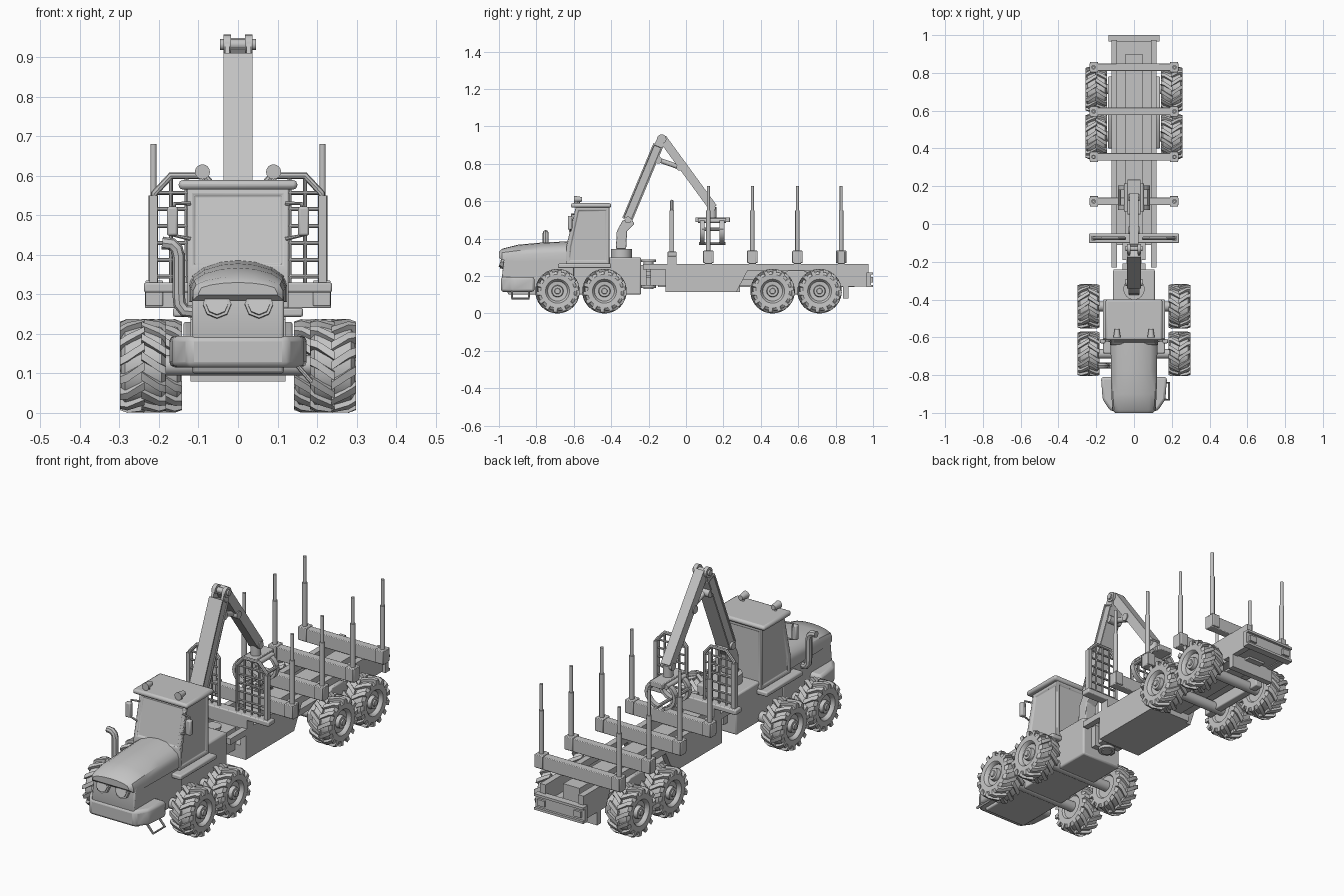
import bpy, bmesh, math
from mathutils import Vector, Matrix

if "Cube" in bpy.data.objects:
    bpy.data.objects.remove(bpy.data.objects["Cube"])

grey = bpy.data.materials.new("plain_grey")
grey.diffuse_color = (0.55, 0.55, 0.55, 1)
grey.use_nodes = True
grey.node_tree.nodes["Principled BSDF"].inputs["Base Color"].default_value = grey.diffuse_color


def add_mesh(name, me, angle=35):
    me.materials.clear()
    me.materials.append(grey)
    me.shade_smooth()
    me.set_sharp_from_angle(angle=math.radians(angle))
    ob = bpy.data.objects.new(name, me)
    bpy.context.collection.objects.link(ob)
    return ob


def finish(name, bm, bevel=0, angle=35):
    bmesh.ops.recalc_face_normals(bm, faces=bm.faces)
    me = bpy.data.meshes.new(name)
    bm.to_mesh(me)
    bm.free()
    ob = add_mesh(name, me, angle)
    if bevel:
        m = ob.modifiers.new("bevel", 'BEVEL')
        m.width, m.segments, m.limit_method = bevel, 2, 'ANGLE'
    return ob


def loft(name, rings, bevel=0, inset=None, angle=35):
    """Skin a list of equal-length closed rings and cap both ends."""
    bm = bmesh.new()
    vs = [[bm.verts.new(p) for p in r] for r in rings]
    n = len(vs[0])
    for a, b in zip(vs, vs[1:]):
        for i in range(n):
            bm.faces.new((a[i], a[(i + 1) % n], b[(i + 1) % n], b[i]))
    bm.faces.new(vs[0])
    bm.faces.new(vs[-1])
    bmesh.ops.recalc_face_normals(bm, faces=bm.faces)
    if inset:
        rule, t, d = inset
        fs = [f for f in bm.faces if rule(f.normal)]
        bmesh.ops.inset_individual(bm, faces=fs, thickness=t)
        bmesh.ops.inset_individual(bm, faces=fs, thickness=0.003, depth=-d)
    return finish(name, bm, bevel, angle)


def prism_x(name, yz, x0, x1, **k):
    return loft(name, [[(x, y, z) for y, z in yz] for x in (x0, x1)], **k)


def prism_z(name, xy, z0, z1, **k):
    return loft(name, [[(x, y, z) for x, y in xy] for z in (z0, z1)], **k)


def box(name, x0, x1, y0, y1, z0, z1, bevel=0):
    return prism_x(name, [(y0, z0), (y1, z0), (y1, z1), (y0, z1)], x0, x1, bevel=bevel)


def rod(name, p, q, r, r2=None, n=16):
    p, q = Vector(p), Vector(q)
    d = q - p
    bm = bmesh.new()
    rot = d.to_track_quat('Z', 'Y').to_matrix().to_4x4()
    bmesh.ops.create_cone(bm, cap_ends=True, segments=n, radius1=r, radius2=r if r2 is None else r2,
                          depth=d.length, matrix=Matrix.Translation((p + q) / 2) @ rot)
    return finish(name, bm)


def tube(name, pts, r, cyclic=False):
    cu = bpy.data.curves.new(name, 'CURVE')
    cu.dimensions, cu.bevel_depth, cu.bevel_resolution = '3D', r, 2
    cu.use_fill_caps = True
    sp = cu.splines.new('POLY')
    sp.points.add(len(pts) - 1)
    for s, p in zip(sp.points, pts):
        s.co = (*p, 1)
    sp.use_cyclic_u = cyclic
    tmp = bpy.data.objects.new(name, cu)
    bpy.context.collection.objects.link(tmp)
    bpy.context.view_layer.update()
    me = bpy.data.meshes.new_from_object(tmp.evaluated_get(bpy.context.evaluated_depsgraph_get()))
    bpy.data.objects.remove(tmp)
    return add_mesh(name, me)


def beam(name, p, q, width, thick, panel=0):
    """Rectangular arm between two (y, z) points."""
    p, q = Vector(p), Vector(q)
    d = (q - p).normalized()
    n = Vector((-d.y, d.x)) * thick / 2
    inset = (lambda f: abs(f.x) > 0.9, 0.01, 0.004) if panel else None
    return prism_x(name, [p - n, q - n, q + n, p + n], -width / 2, width / 2, inset=inset)


# Wheel: revolved tyre and rim with chevron lugs, outer side towards +x
def wheel_mesh():
    bm = bmesh.new()
    prof = [(-.045, 0), (-.045, .055), (-.054, .062), (-.056, .09), (-.046, .105), (.046, .105), (.056, .09),
            (.054, .064), (.047, .057), (.036, .053), (.034, .032), (.052, .029), (.052, .016), (.058, .014), (.058, 0)]
    vs = [bm.verts.new((x, 0, r)) for x, r in prof]
    es = [bm.edges.new(e) for e in zip(vs, vs[1:])]
    bmesh.ops.spin(bm, geom=vs + es, cent=(0, 0, 0), axis=(1, 0, 0), angle=math.tau, steps=32)
    bmesh.ops.remove_doubles(bm, verts=bm.verts, dist=1e-5)
    count = 14
    for side in (-1, 1):
        for i in range(count):
            a = (i + .25 * side) * math.tau / count
            rings = []
            for x, sweep, lo, hi in ((-.004, 0, .1, .119), (.04, .26, .1, .119), (.058, .34, .088, .112)):
                rings.append([bm.verts.new((side * x, r * math.sin(a + sweep + w), r * math.cos(a + sweep + w)))
                              for r, w in ((lo, 0), (hi, .02), (hi, .2), (lo, .22))])
            for s, t in zip(rings, rings[1:]):
                for j in range(4):
                    bm.faces.new((s[j], s[(j + 1) % 4], t[(j + 1) % 4], t[j]))
            bm.faces.new(rings[0])
            bm.faces.new(rings[-1])
    return finish("wheel", bm, angle=30)


first = wheel_mesh()
tyre = first.data
bpy.data.objects.remove(first)
for y, x, part in ((-.687, .24, "front"), (-.436, .24, "front"), (.463, .2, "rear"), (.714, .2, "rear")):
    rod(part + "_axle", (-x, y, .12), (x, y, .12), .026)
    for s in (-1, 1):
        ob = bpy.data.objects.new(part + "_wheel", tyre)
        ob.location = (s * x, y, .119)
        ob.rotation_euler.z = 0 if s > 0 else math.pi
        bpy.context.collection.objects.link(ob)

# Engine bay, hood and bumper
prism_x("engine_bay", [(-.95, .1), (-.985, .19), (-.972, .3), (-.6, .34), (-.6, .1)], -.116, .116, bevel=.006)
hood = []
for y, w, b, s, t in ((-1, .1, .298, .312, .33), (-.985, .114, .285, .318, .345), (-.9, .12, .28, .325, .367),
                      (-.78, .122, .28, .33, .378), (-.62, .124, .28, .335, .386)):
    half = [(w, b), (w, s - .01), (w * .93, s + .25 * (t - s)), (w * .7, s + .65 * (t - s)), (w * .35, s + .92 * (t - s))]
    hood.append([(x, y, z) for x, z in half + [(0, t)] + [(-x, z) for x, z in half[::-1]]])
loft("hood", hood)
prism_z("bumper", [(-.175, -.81), (-.166, -.93), (-.125, -.99), (.125, -.99), (.166, -.93), (.175, -.81)],
        .115, .195, bevel=.014)
for s in (-1, 1):
    rod("headlight", (s * .053, -.96, .272), (s * .053, -.99, .276), .036, n=8)
    rod("headlight_lens", (s * .053, -.98, .272), (s * .053, -.993, .276), .028, n=8)
tube("boarding_step", [(.15, -.93, .12), (.185, -.93, .08), (.185, -.84, .08), (.15, -.84, .12)], .006)
tube("exhaust", [(-.1, -.75, .255), (-.135, -.75, .258), (-.148, -.75, .275), (-.15, -.75, .3), (-.15, -.75, .395),
                 (-.155, -.75, .415), (-.167, -.75, .427), (-.192, -.75, .43)], .016)

# Chassis and cab
box("front_chassis", -.11, .11, -.64, -.24, .1, .3, .008)
prism_x("cab", [(-.64, .265), (-.64, .36), (-.59, .568), (-.41, .568), (-.41, .265)], -.128, .128, bevel=.005,
        inset=(lambda n: abs(n.x) > .9 or n.y > .9 or (n.y < -.9 and n.z > .1), .022, .007))
box("roof", -.15, .15, -.615, -.4, .565, .589, .01)
for s in (-1, 1):
    box("side_step", min(s * .1, s * .165), max(s * .1, s * .165), -.685, -.4, .243, .266, .006)
    rod("work_light_post", (s * .09, -.575, .58), (s * .09, -.575, .61), .007)
    rod("work_light", (s * .09, -.6, .61), (s * .09, -.555, .61), .019, .012)
    tube("mirror_arm", [(s * .12, -.6, .53), (s * .16, -.61, .53), (s * .165, -.615, .45), (s * .12, -.62, .44)], .005)
    box("mirror", s * .166 - .014, s * .166 + .014, -.632, -.608, .448, .522, .006)

# Articulated joint
rod("joint_pin", (0, -.2, .13), (0, -.2, .285), .026)
for z in (.135, .19, .225, .275):
    rod("joint_plate", (0, -.2, z), (0, -.2, z + .014), .04)
box("joint_tongue", -.06, .06, -.26, -.21, .15, .26)
box("rear_tongue", -.06, .06, -.19, -.1, .15, .26)

# Trailer frame
for s in (-1, 1):
    rail = prism_x("frame_rail", [(-.23, .235), (-.11, .235), (-.11, .115), (.27, .115), (.33, .23), (.76, .23),
                                  (.8, .145), (.975, .145), (.975, .265), (-.23, .265)],
                   min(s * .09, s * .12), max(s * .09, s * .12))
    prism_x("bogie_beam", [(.4, .1), (.78, .1), (.78, .15), (.63, .23), (.55, .23), (.4, .15)],
            s * .118 - .02, s * .118 + .02, bevel=.005)
    box("tail_light", s * .1 - .02, s * .1 + .02, .985, .999, .165, .195)
box("frame_floor", -.092, .092, -.11, .975, .15, .18)
box("belly_box", -.092, .092, -.11, .29, .115, .16)
box("centre_beam", -.045, .045, -.15, .9, .14, .255)
box("rear_cross_plate", -.12, .12, .84, .87, .08, .15)
box("tail_plate", -.135, .135, .965, .988, .14, .22)
for z in (.14, .208):
    box("tail_bar", -.135, .135, .98, 1.0, z, z + .012)

# Bunks with telescopic stakes
for y in (.12, .355, .596, .83):
    box("bunk", -.235, .235, y - .02, y + .02, .265, .33, .003)
    for s in (-1, 1):
        box("stake_socket", s * .212 - .022, s * .212 + .022, y - .028, y + .028, .27, .335, .003)
        rod("stake_lower", (s * .214, y, .33), (s * .214, y, .55), .012, n=12)
        rod("stake_upper", (s * .214, y, .55), (s * .214, y, .68), .008, n=12)

# Headboard: base bar and two arched grille panels
box("headboard_base", -.238, .238, -.1, -.05, .305, .33, .005)
box("headboard_mount", -.12, .12, -.1, -.05, .26, .31)
for s in (-1, 1):
    gy = -.076
    tube("grille_frame", [(s * x, gy, z) for x, z in ((.05, .33), (.05, .56), (.085, .6), (.17, .6), (.212, .555), (.212, .33))], .009)
    for z in (.345, .387, .43, .473, .516, .557):
        rod("grille_bar", (s * .05, gy, z), (s * .212, gy, z), .005, n=8)
    for x in (.09, .13, .17):
        rod("grille_upright", (s * x, gy, .33), (s * x, gy, .6), .005, n=8)
    box("headboard_post", s * .214 - .01, s * .214 + .01, gy - .012, gy + .012, .33, .55)

# Crane: slewing base, pillar, booms, ram
rod("slew_ring", (0, -.345, .295), (0, -.345, .345), .056, n=24)
prism_x("crane_pillar", [(-.375, .345), (-.37, .44), (-.34, .495), (-.3, .515), (-.275, .48), (-.315, .44), (-.32, .345)],
        -.03, .03, bevel=.004)
rod("pillar_pin", (-.045, -.31, .5), (.045, -.31, .5), .018)
beam("main_boom", (-.315, .5), (-.148, .9), .074, .056, panel=1)
for s in (-1, 1):
    beam_plate = rod("elbow_disc", (s * .018, -.13, .932), (s * .037, -.13, .932), .025, n=20)
    prism_x("elbow_lug", [(-.175, .89), (-.15, .945), (-.115, .93), (-.125, .88)], s * .027 - .006, s * .027 + .006)
rod("elbow_pin", (-.045, -.13, .932), (.045, -.13, .932), .014)
beam("outer_boom", (-.125, .935), (.145, .565), .05, .046)
rod("boom_ram", (0, -.15, .822), (0, -.03, .78), .013)
rod("ram_pivot", (-.034, -.147, .82), (.034, -.147, .82), .019)
rod("ram_end", (-.03, -.033, .782), (.03, -.033, .782), .019)

# Grapple: rotator, head and two curved claws
rod("rotator_pin", (-.03, .14, .565), (.03, .14, .565), .018)
rod("rotator", (0, .14, .5), (0, .14, .57), .024)
box("grapple_head", -.035, .035, .05, .235, .488, .514, .003)
for s in (-1, 1):
    arc = [math.radians(80 - 160 * i / 8) for i in range(9)]
    for y0, y1 in ((.075, .1), (.18, .205)):
        loft("claw", [[(s * r * math.cos(a), y, .44 + r * .85 * math.sin(a)) for r, y in ((.07, y0), (.085, y0), (.085, y1), (.07, y1))]
                      for a in arc])
    rod("claw_tip_bar", (s * .02, .07, .375), (s * .02, .21, .375), .008, n=8)
    rod("claw_hinge", (s * .04, .065, .495), (s * .04, .215, .495), .012, n=12)
    rod("claw_side_bar", (s * .077, .085, .45), (s * .077, .2, .45), .009, n=8)
